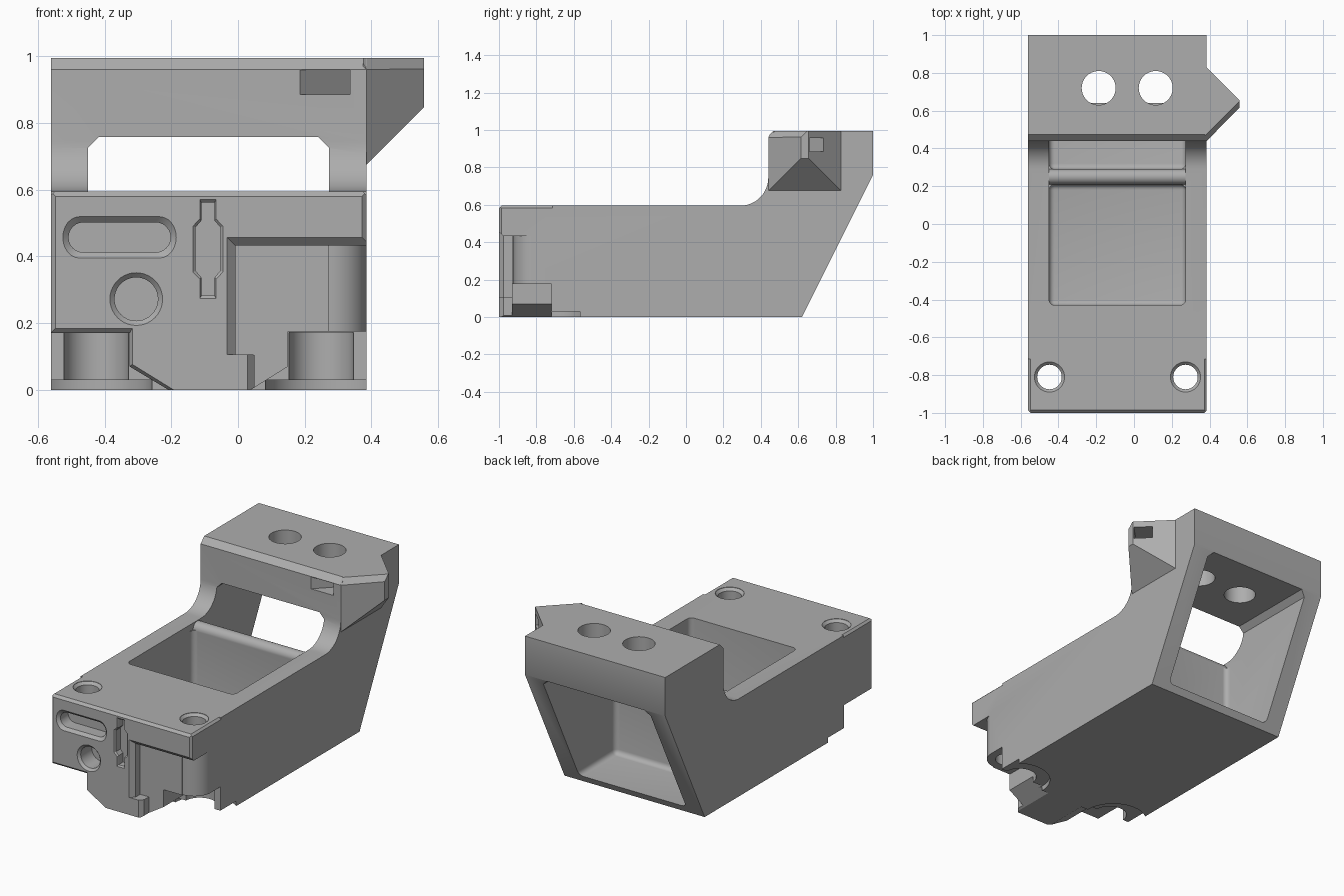
import bpy, bmesh, math
from mathutils import Vector

if "Cube" in bpy.data.objects:
    bpy.data.objects.remove(bpy.data.objects["Cube"])

XL, XR, XC = -0.56, 0.385, -0.0875      # body sides and middle
grey = bpy.data.materials.new("grey")
grey.diffuse_color = (0.42, 0.42, 0.42, 1)
grey.use_nodes = True
grey.node_tree.nodes["Principled BSDF"].inputs["Base Color"].default_value = grey.diffuse_color


def make(name, bm):
    bmesh.ops.recalc_face_normals(bm, faces=bm.faces)
    me = bpy.data.meshes.new(name)
    bm.to_mesh(me)
    bm.free()
    ob = bpy.data.objects.new(name, me)
    bpy.context.collection.objects.link(ob)
    me.materials.append(grey)
    return ob


def loft(name, rings):
    """Closed solid through matching rings of points."""
    bm = bmesh.new()
    vs = [[bm.verts.new(p) for p in r] for r in rings]
    n = len(vs[0])
    for a, b in zip(vs, vs[1:]):
        for i in range(n):
            j = (i + 1) % n
            bm.faces.new((a[i], a[j], b[j], b[i]))
    bm.faces.new(vs[0])
    bm.faces.new(vs[-1])
    return make(name, bm)


def along_x(name, yz, a, b):
    return loft(name, [[(x, y, z) for y, z in yz] for x in (a, b)])


def along_y(name, xz, a, b):
    return loft(name, [[(x, y, z) for x, z in xz] for y in (a, b)])


def along_z(name, xy, a, b):
    return loft(name, [[(x, y, z) for x, y in xy] for z in (a, b)])


def rect(a, b, c, d):
    return [(a, c), (b, c), (b, d), (a, d)]


def circle(cx, cy, r, n=40, start=0, end=360):
    full = end - start == 360
    m = n if full else n + 1
    return [(cx + r * math.cos(math.radians(start + (end - start) * i / n)),
             cy + r * math.sin(math.radians(start + (end - start) * i / n))) for i in range(m)]


def front_pocket(xz, depth, flare):
    """Pocket into the front face with a chamfered mouth."""
    xs, zs = [p[0] for p in xz], [p[1] for p in xz]
    cx, cz = (min(xs) + max(xs)) / 2, (min(zs) + max(zs)) / 2
    sx = 1 + 2 * flare / (max(xs) - min(xs))
    sz = 1 + 2 * flare / (max(zs) - min(zs))
    big = [(cx + (x - cx) * sx, cz + (z - cz) * sz) for x, z in xz]
    return loft("pocket", [[(x, y, z) for x, z in o] for o, y in
                           ((big, -1.05), (big, -1), (xz, -1 + flare), (xz, -1 + depth))])


def apply_mod(ob, kind, **settings):
    mod = ob.modifiers.new("m", kind)
    for k, v in settings.items():
        setattr(mod, k, v)
    bpy.context.view_layer.objects.active = ob
    bpy.ops.object.modifier_apply(modifier=mod.name)


def combine(ob, other, op="DIFFERENCE"):
    apply_mod(ob, "BOOLEAN", object=other, operation=op, solver="EXACT")
    bpy.data.objects.remove(other)


def rounded(ob, w=0.03):
    apply_mod(ob, "BEVEL", width=w, segments=5, limit_method="ANGLE",
              angle_limit=math.radians(60))
    return ob


# Body: side profile with the raised rear head
profile = [(-1, 0), (0.62, 0), (1, 0.76), (1, 0.995), (0.475, 0.995), (0.44, 0.96)]
profile += circle(0.29, 0.745, 0.15, 12, 0, -90) + [(-0.985, 0.595), (-1, 0.58)]
body = along_x("body", profile, XL, XR)

# Pointed side lug on the head, sliced below and along its front top edge
lug = along_z("lug", [(0.375, 0.45), (0.385, 0.44), (0.558, 0.615), (0.558, 0.655),
                      (0.385, 0.828), (0.375, 0.82)], 0.5, 0.995)
bm = bmesh.new()
bm.from_mesh(lug.data)
for co, no in (((0.385, 0, 0.675), (1, 0, -1)),
               ((0.385, 0.44, 0.96), (0.707, -0.707, 0.75))):
    cut = bmesh.ops.bisect_plane(bm, geom=bm.verts[:] + bm.edges[:] + bm.faces[:],
                                 plane_co=co, plane_no=no, clear_outer=True)
    bmesh.ops.holes_fill(bm, edges=[e for e in bm.edges if e.is_boundary])
bmesh.ops.recalc_face_normals(bm, faces=bm.faces)
bm.to_mesh(lug.data)
bm.free()
combine(body, lug, "UNION")

# Diagonal channel from the head front out through the lug
d, n = Vector((0.707, 0.707)), Vector((0.707, -0.707)) * 0.053
a, b = Vector((0.255, 0.435)) - d * 0.12, Vector((0.255, 0.435)) + d * 0.6
combine(body, along_z("channel", [a + n, b + n, b - n, a - n], 0.885, 0.958))

# Top pocket, rear pocket and the window above the dividing wall
combine(body, rounded(along_z("top_pocket", rect(-0.45, 0.273, -0.43, 0.21), 0.04, 1.2)))


def window(z0):
    return [(-0.45, z0), (0.273, z0), (0.273, 0.725), (0.24, 0.758), (-0.417, 0.758), (-0.45, 0.725)]


combine(body, rounded(along_y("rear_pocket", window(0.04), 0.29, 1.2)))
combine(body, along_y("window", window(0.555), 0.18, 0.5))
combine(body, along_x("divider_top", circle(0.25, 0.552, 0.0405, 24), -0.455, 0.278), "UNION")

# Two holes down through the head
for x in (-0.187, 0.115):
    combine(body, along_z("head_hole", circle(x, 0.72, 0.09), 0.7, 1.1))

# Front corner edges: small chamfers on upright and top side edges
for x, s in ((XL, 1), (XR, -1)):
    combine(body, along_z("edge", [(x - s * .02, -1.02), (x + s * .033, -1.02), (x - s * .02, -0.967)],
                          -0.1, 0.7))
    combine(body, along_y("edge", [(x - s * .02, 0.615), (x + s * .032, 0.615), (x - s * .02, 0.563)],
                          -1.1, -0.715))

# Front face pockets: long slot, round hole, keyed slot
slot = circle(-0.247, 0.457, 0.045, 12, -90, 90) + circle(-0.463, 0.457, 0.045, 12, 90, 270)
combine(body, front_pocket(slot, 0.09, 0.017))
combine(body, front_pocket(circle(-0.305, 0.272, 0.065), 0.12, 0.014))
half = [(0.02, 0.14), (0.02, 0.085), (0.037, 0.065)]
key = [(x, z) for x, z in half] + [(x, -z) for x, z in half[::-1]]
key += [(-x, z) for x, z in [(p[0], -p[1]) for p in half] + half[::-1]]
combine(body, front_pocket([(-0.09 + x, 0.422 + z) for x, z in key], 0.05, 0.008))

# Large stepped recess on the right of the front
combine(body, front_pocket([(-0.008, 0.105), (0.05, 0.105), (0.05, -0.25), (0.8, -0.25),
                            (0.8, 0.432), (-0.008, 0.432)], 0.07, 0.025))
arc = circle(0.273, -0.81, 0.113, 14, -90, 0)
combine(body, along_z("corner", arc + [(0.6, -0.81), (0.6, -1.1), (0.273, -1.1)], -0.1, 0.432))

# Lower corner notches around the tapered tongue, with scallops and shallow reliefs
combine(body, front_pocket([(-0.8, -0.2), (-0.2, -0.2), (-0.2, -0.005), (-0.325, 0.07),
                            (-0.325, 0.17), (-0.8, 0.17)], 0.28, 0.014))
combine(body, front_pocket([(0.8, -0.2), (0.03, -0.2), (0.03, -0.005), (0.15, 0.07),
                            (0.15, 0.175), (0.8, 0.175)], 0.28, 0.005))
for s in (-1, 1):
    combine(body, along_z("scallop", circle(XC + s * 0.337, -0.725, 0.097), -0.1, 0.172))
    combine(body, along_z("relief", circle(XC + s * 0.36, -0.72, 0.19), -0.1, 0.03))
    # Screw hole with countersunk mouth
    x = XC + s * 0.36
    combine(body, loft("screw_hole", [[(px, py, z) for px, py in circle(x, -0.81, r)]
                                      for r, z in ((0.065, -0.1), (0.065, 0.578), (0.08, 0.593), (0.08, 0.7))]))

# Smooth the curved walls, keep the edges sharp
bpy.ops.object.select_all(action="DESELECT")
body.select_set(True)
bpy.context.view_layer.objects.active = body
bpy.ops.object.shade_smooth_by_angle(angle=math.radians(30))
